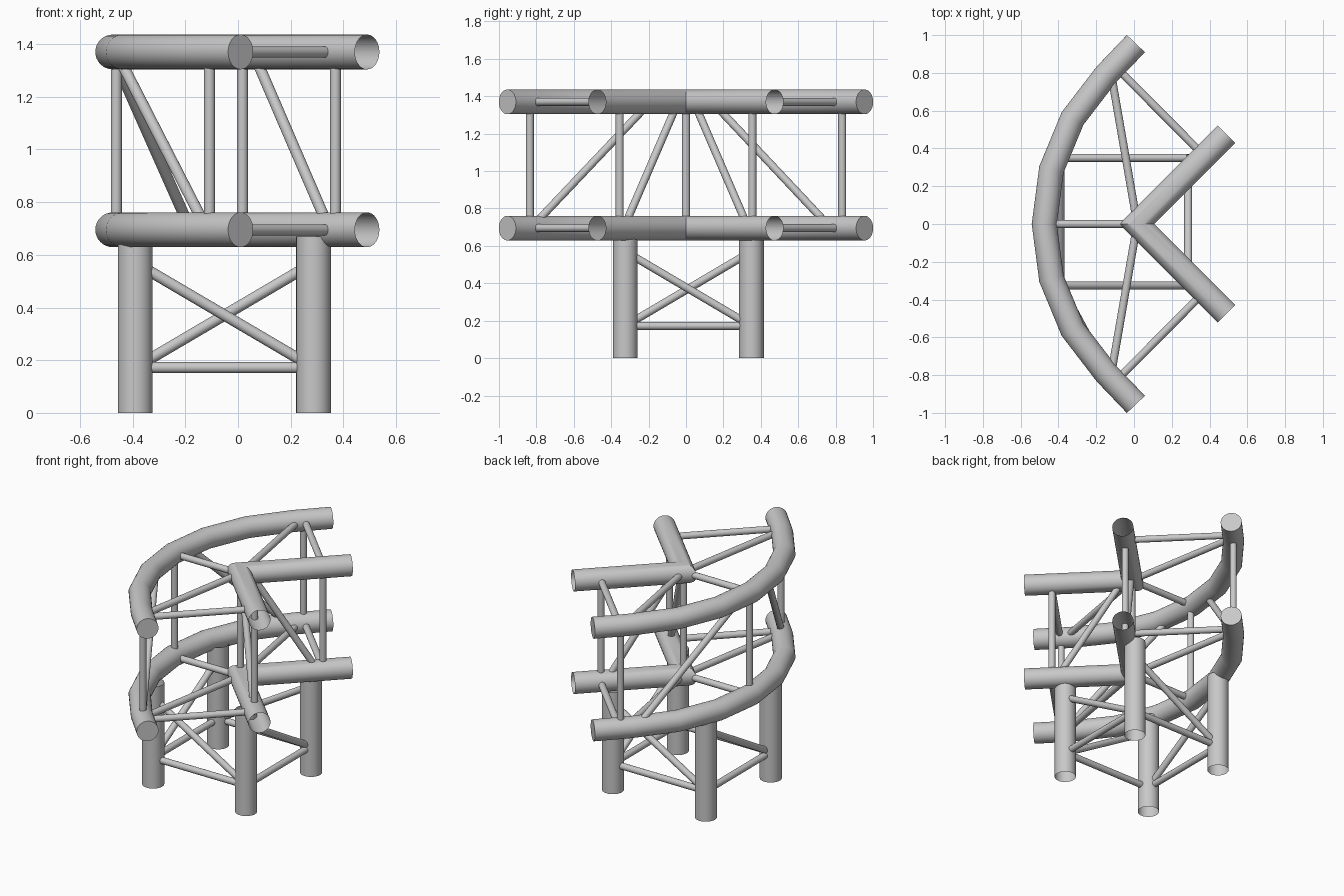
import bpy, bmesh, math
from mathutils import Vector

cube = bpy.data.objects.get("Cube")
if cube:
    bpy.data.objects.remove(cube, do_unlink=True)

metal = bpy.data.materials.new("aluminium_grey")
metal.use_nodes = True
GREY = (0.58, 0.58, 0.58, 1)
metal.diffuse_color = GREY
metal.node_tree.nodes["Principled BSDF"].inputs["Base Color"].default_value = GREY

CHORD_R, ROD_R = 0.066, 0.021
LOW, HIGH = 0.695, 1.37


def tube(name, points, radius, sides=32, capped=False):
    """Sweep a circle along a path, with mitred joints."""
    pts = [Vector(p) for p in points]
    dirs = [(b - a).normalized() for a, b in zip(pts, pts[1:])]
    up = Vector((0, 0, 1)) if abs(dirs[0].z) < 0.9 else Vector((0, 1, 0))
    bm = bmesh.new()
    rings = []
    for i, p in enumerate(pts):
        before, after = dirs[max(i - 1, 0)], dirs[min(i, len(dirs) - 1)]
        tangent = (before + after).normalized()
        side = tangent.cross(up).normalized()
        rise = side.cross(tangent)
        stretch = 1 / tangent.dot(after)
        ring = []
        for k in range(sides):
            a = math.tau * k / sides
            ring.append(bm.verts.new(p + radius * (side * math.cos(a) * stretch + rise * math.sin(a))))
        rings.append(ring)
    for r, s in zip(rings, rings[1:]):
        for k in range(sides):
            n = (k + 1) % sides
            bm.faces.new((r[k], r[n], s[n], s[k]))
    if capped:
        bm.faces.new(rings[0])
        bm.faces.new(rings[-1])
    bmesh.ops.recalc_face_normals(bm, faces=bm.faces)
    mesh = bpy.data.meshes.new(name)
    bm.to_mesh(mesh)
    bm.free()
    mesh.materials.append(metal)
    obj = bpy.data.objects.new(name, mesh)
    bpy.context.collection.objects.link(obj)
    bpy.ops.object.select_all(action='DESELECT')
    obj.select_set(True)
    bpy.context.view_layer.objects.active = obj
    bpy.ops.object.shade_smooth_by_angle(angle=math.radians(30))


def rod(name, a, b):
    tube(name, (a, b), ROD_R, sides=20)


# Key plan positions of the frame
BEND_R, BACK_X = 1.117, -0.475
VERTEX = (0.017, 0)
bend = []
for step in range(-3, 4):
    a = math.radians(15 * step)
    bend.append((BACK_X + BEND_R * (1 - math.cos(a)), BEND_R * math.sin(a)))
arc_path = [(0.01, -0.955)] + bend + [(0.01, 0.955)]
vee_path = [(0.49, -0.475), (0.015, 0), (0.49, 0.475)]

# Main chords and flat bracing, on two levels
for level, z in (("lower", LOW), ("upper", HIGH)):
    tube(level + "_curved_chord", [(x, y, z) for x, y in arc_path], CHORD_R, capped=True)
    tube(level + "_corner_chord", [(x, y, z) for x, y in vee_path], CHORD_R)
    rod(level + "_centre_brace", (BACK_X, 0, z), (*VERTEX, z))
    for side, s in (("left", 1), ("right", -1)):
        rod(f"{level}_{side}_end_brace", (-0.105, 0.84 * s, z), (0.372, 0.36 * s, z))
        rod(f"{level}_{side}_flat_diagonal", (-0.125, 0.82 * s, z), (*VERTEX, z))

# Uprights between the levels
uprights = [(-0.462, 0), VERTEX]
for s in (1, -1):
    uprights += [(0.37, 0.355 * s), (-0.108, 0.835 * s)]
for x, y in uprights:
    rod("upright", (x, y, LOW), (x, y, HIGH))

# Sloping web rods
for s in (1, -1):
    rod("corner_web_diagonal", (0.057, 0.042 * s, HIGH), (0.348, 0.333 * s, LOW))
rod("curved_web_diagonal_right", (-0.463, -0.19, HIGH), (-0.117, -0.83, LOW))
rod("curved_web_diagonal_left", (-0.48, 0.14, HIGH), (-0.18, 0.775, LOW))

# Legs, in order around the base, with a rail and a diagonal on each side
legs = [(-0.39, 0.35), (-0.39, -0.325), (0.287, -0.325), (0.287, 0.35)]
for i, (x, y) in enumerate(legs):
    nx, ny = legs[(i + 1) % 4]
    tube("leg", ((x, y, 0), (x, y, 0.67)), CHORD_R)
    rod("leg_rail", (x, y, 0.172), (nx, ny, 0.172))
    rod("leg_diagonal", (x, y, 0.57), (nx, ny, 0.172))
